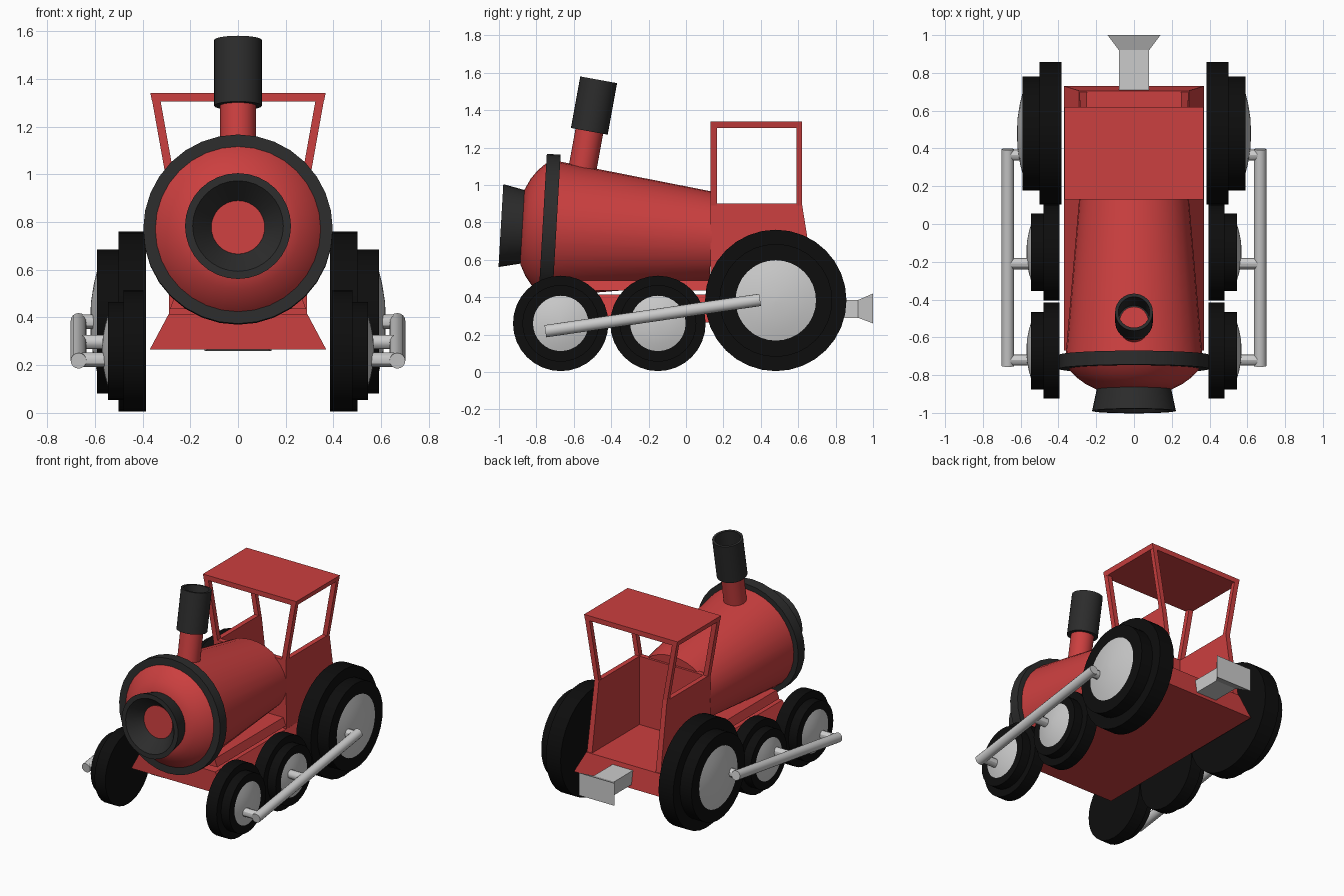
import bpy, bmesh, math
from mathutils import Matrix, Vector

if "Cube" in bpy.data.objects:
    bpy.data.objects.remove(bpy.data.objects["Cube"])


def material(name, r, g, b):
    m = bpy.data.materials.new(name)
    m.diffuse_color = (r, g, b, 1)
    m.use_nodes = True
    m.node_tree.nodes["Principled BSDF"].inputs["Base Color"].default_value = m.diffuse_color
    return m


RED = material("red_paint", 0.6, 0.05, 0.05)
DARK = material("dark_iron", 0.025, 0.025, 0.025)
BLACK = material("black_tyre", 0.004, 0.004, 0.004)


def finish(name, bm, mat, mirror, smooth):
    bmesh.ops.remove_doubles(bm, verts=bm.verts, dist=1e-5)
    bmesh.ops.recalc_face_normals(bm, faces=bm.faces)
    mesh = bpy.data.meshes.new(name)
    bm.to_mesh(mesh)
    bm.free()
    ob = bpy.data.objects.new(name, mesh)
    bpy.context.collection.objects.link(ob)
    if mat:
        mesh.materials.append(mat)
    if smooth:
        bpy.ops.object.select_all(action='DESELECT')
        ob.select_set(True)
        bpy.context.view_layer.objects.active = ob
        bpy.ops.object.shade_smooth_by_angle(angle=math.radians(30))
    if mirror:
        ob.modifiers.new("mirror", 'MIRROR')
    return ob


def skin(bm, rings, caps=True):
    rings = [[bm.verts.new(p) for p in r] for r in rings]
    n = len(rings[0])
    for a, b in zip(rings, rings[1:]):
        for i in range(n):
            j = (i + 1) % n
            bm.faces.new((a[i], a[j], b[j], b[i]))
    if caps:
        bm.faces.new(rings[0])
        bm.faces.new(rings[-1])


def lathe(name, profile, origin, axis, degrees, mat=None, mirror=False, seg=32):
    """Rings (distance along axis, radius[, second radius]) about a rotated z axis."""
    m = Matrix.Translation(origin) @ Matrix.Rotation(math.radians(degrees), 4, axis)
    rings = []
    for t, rx, *ry in profile:
        r2 = ry[0] if ry else rx
        rings.append([m @ Vector((rx * math.cos(k * math.tau / seg),
                                  r2 * math.sin(k * math.tau / seg), t))
                      for k in range(seg)])
    bm = bmesh.new()
    skin(bm, rings)
    return finish(name, bm, mat, mirror, True)


def stack(name, levels, mat=None, mirror=False):
    """Solid through rectangles (z, x0, x1, y0, y1)."""
    bm = bmesh.new()
    skin(bm, [[(x0, y0, z), (x1, y0, z), (x1, y1, z), (x0, y1, z)]
              for z, x0, x1, y0, y1 in levels])
    return finish(name, bm, mat, mirror, False)


# Chassis with flared skirts, and the saddle under the boiler
stack("chassis", [(0.265, -0.37, 0.37, -0.67, 0.73),
                  (0.415, -0.29, 0.29, -0.67, 0.705)], RED)
stack("boiler_saddle", [(0.435, -0.285, 0.285, -0.64, 0.14),
                        (0.49, -0.265, 0.265, -0.64, 0.14)], RED)

# Tapered boiler with its band, nose and front funnel, on one tilted axis
NOSE, TILT = (0, -0.73, 0.768), -93.3
lathe("boiler", [(0, 0.365), (0.87, 0.29, 0.245)], NOSE, 'X', TILT, RED)
lathe("boiler_band", [(-0.037, 0.33), (-0.037, 0.397), (0.037, 0.397), (0.037, 0.34)],
      NOSE, 'X', TILT, DARK)
lathe("boiler_nose", [(-0.02, 0.36), (-0.045, 0.34), (-0.08, 0.307), (-0.115, 0.26),
                      (-0.145, 0.2)], NOSE, 'X', TILT, RED)
lathe("front_funnel", [(-0.135, 0.195), (-0.26, 0.222), (-0.26, 0.19), (-0.16, 0.11)],
      NOSE, 'X', TILT, DARK)
lathe("funnel_disc", [(-0.15, 0.112), (-0.166, 0.112)], NOSE, 'X', TILT, RED)

# Leaning chimney with a hollow cap
STACK = (0, -0.517, 1.287)
lathe("chimney_pipe", [(-0.25, 0.075), (0.03, 0.075)], STACK, 'X', -10.3, RED)
lathe("chimney_cap", [(0, 0.07), (0, 0.1), (0.28, 0.1), (0.28, 0.083), (0.02, 0.083),
                      (0.02, 0.07)], STACK, 'X', -10.3, DARK)

# Cab: walls, leaning posts and roof, open at the back
stack("cab_side", [(0.4, 0.25, 0.29, 0.13, 0.7), (0.9, 0.25, 0.285, 0.13, 0.62)],
      RED, True)
stack("cab_front", [(0.4, -0.27, 0.27, 0.13, 0.165), (0.9, -0.27, 0.27, 0.13, 0.165)], RED)
for label, y0, y1 in (("front", 0.13, 0.165), ("back", 0.59, 0.62)):
    stack(label + "_post", [(0.89, 0.25, 0.285, y0, y1), (1.31, 0.325, 0.36, y0, y1)],
          RED, True)
stack("cab_roof", [(1.305, -0.36, 0.36, 0.13, 0.62), (1.34, -0.367, 0.367, 0.13, 0.62)], RED)

# Wheels: centre y, radius, stepped radius, hub radius, x of inner, step, outer, hub faces
for label, y, r, r2, rh, x0, x1, x2, x3 in (
        ("rear", 0.48, 0.378, 0.302, 0.215, 0.385, 0.5, 0.59, 0.62),
        ("middle", -0.15, 0.255, 0.205, 0.148, 0.395, 0.48, 0.545, 0.57),
        ("front", -0.67, 0.255, 0.205, 0.148, 0.395, 0.48, 0.545, 0.57)):
    centre = (0, y, r + 0.005)
    lathe(label + "_wheel", [(x0, r), (x1, r), (x1, r2), (x2, r2)],
          centre, 'Y', 90, BLACK, True)
    h = x3 - x2
    lathe(label + "_hub", [(x2 - 0.02, rh), (x2, rh), (x2 + h * 0.45, rh * 0.75),
                           (x2 + h * 0.85, rh * 0.4), (x3, rh * 0.05)],
          centre, 'Y', 90, None, True)

# Coupling rod and its crank pins on both sides
lathe("coupling_rod", [(-0.58, 0.033), (0.58, 0.033)], (0.668, -0.178, 0.302),
      'X', -81.7, None, True, 16)
for label, y in (("front", -0.72), ("middle", -0.21), ("rear", 0.365)):
    lathe(label + "_crank_pin", [(0.52, 0.03), (0.668, 0.03)],
          (0, y, 0.302 + (y + 0.178) * 0.146), 'Y', 90, None, True, 12)

# Rear coupler with a flared end
bm = bmesh.new()
skin(bm, [[(-x, y, z0), (x, y, z0), (x, y, z1), (-x, y, z1)]
          for y, x, z0, z1 in ((0.68, 0.08, 0.29, 0.385), (0.92, 0.08, 0.29, 0.385),
                               (1.0, 0.14, 0.26, 0.42))])
finish("coupler", bm, None, False, False)
